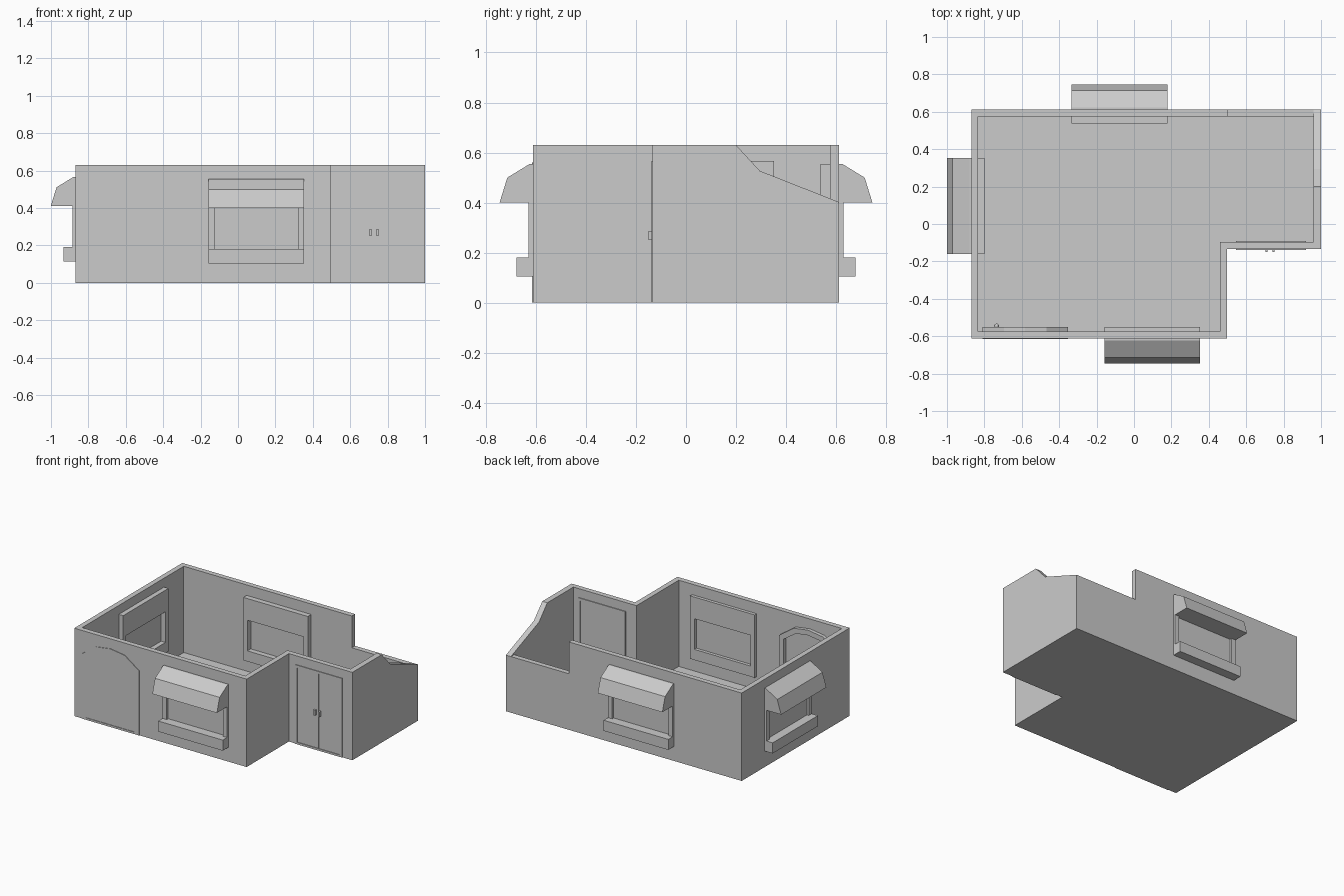
import bpy, bmesh, math
from mathutils import Matrix, Vector

if "Cube" in bpy.data.objects:
    bpy.data.objects.remove(bpy.data.objects["Cube"])

H = 0.63                      # wall height


def prism(name, pts, axis, a, b, mat=Matrix()):
    """Extrude a flat outline along an axis from a to b."""
    place = {'x': lambda p, t: (t, p[0], p[1]),
             'y': lambda p, t: (p[0], t, p[1]),
             'z': lambda p, t: (p[0], p[1], t)}[axis]
    bm = bmesh.new()
    lo = [bm.verts.new(mat @ Vector(place(p, a))) for p in pts]
    hi = [bm.verts.new(mat @ Vector(place(p, b))) for p in pts]
    bm.faces.new(lo)
    bm.faces.new(hi)
    n = len(pts)
    for i in range(n):
        j = (i + 1) % n
        bm.faces.new((lo[i], lo[j], hi[j], hi[i]))
    bmesh.ops.recalc_face_normals(bm, faces=bm.faces)
    me = bpy.data.meshes.new(name)
    bm.to_mesh(me)
    bm.free()
    ob = bpy.data.objects.new(name, me)
    bpy.context.collection.objects.link(ob)
    return ob


def box(name, x, y, z, mat=Matrix()):
    pts = [(x[0], y[0]), (x[1], y[0]), (x[1], y[1]), (x[0], y[1])]
    return prism(name, pts, 'z', z[0], z[1], mat)


# L-shaped wall ring, open at the broken back right corner
outer = [(0.5, 0.612), (-0.87, 0.612), (-0.87, -0.612), (0.497, -0.612),
         (0.497, -0.133), (1, -0.133), (1, 0.2)]
inner = [(0.96, 0.2), (0.96, -0.096), (0.46, -0.096), (0.46, -0.575),
         (-0.833, -0.575), (-0.833, 0.575), (0.5, 0.575)]
prism("walls", outer + inner, 'z', 0, H)

# Broken corner: sloping right wall and low back wall
prism("broken_right_wall", [(0.2, 0), (0.612, 0), (0.612, 0.402), (0.295, 0.527), (0.2, H)],
      'x', 0.96, 1)
box("low_back_wall", (0.5, 0.96), (0.575, 0.612), (0, 0.402))

# Floor
prism("floor", [(0.96, 0.575), (0.96, -0.096), (0.46, -0.096), (0.46, -0.575),
                (-0.833, -0.575), (-0.833, 0.575)], 'z', 0, 0.012)


def window(side, loc, angle, depth):
    """Window surround through the wall, local -y faces outward."""
    m = Matrix.Translation(loc) @ Matrix.Rotation(math.radians(angle), 4, 'Z')
    w = 0.256
    prism(side + "_window_awning",
          [(depth, 0.40), (-0.133, 0.40), (-0.102, 0.50), (-0.012, 0.555), (depth, 0.555)],
          'x', -w, w, m)
    box(side + "_window_sill", (-w, w), (-0.066, depth), (0.104, 0.18), m)
    for s, label in ((-1, "left"), (1, "right")):
        xs = sorted((s * w, s * (w - 0.033)))
        box(f"{side}_window_{label}_post", xs, (-0.017, depth), (0.18, 0.40), m)


window("front", (0.098, -0.612, 0), 0, 0.06)
window("back", (-0.078, 0.612, 0), 180, 0.075)
window("left", (-0.868, 0.096, 0.011), -90, 0.07)


# Arched door surround and inside knob
def arch(cx, half, spring, rise):
    return [(cx - half, 0), (cx - half, spring), (cx - half * 0.5, spring + rise * 0.83),
            (cx, spring + rise), (cx + half * 0.5, spring + rise * 0.83),
            (cx + half, spring), (cx + half, 0)]


cx = -0.582
prism("arched_door_frame", arch(cx, 0.228, 0.463, 0.097) + arch(cx, 0.193, 0.443, 0.08)[::-1],
      'y', -0.616, -0.55)
box("arched_door_threshold", (cx - 0.193, cx + 0.193), (-0.616, -0.55), (0, 0.014))
box("door_knob_stem", (-0.74, -0.73), (-0.58, -0.545), (0.262, 0.272))
bpy.ops.mesh.primitive_uv_sphere_add(segments=10, ring_count=6, radius=0.013,
                                     location=(-0.735, -0.545, 0.267))
bpy.context.object.name = "door_knob"

# Double door: frame, meeting strip and two pull handles
x0, x1, top, t = 0.545, 0.92, 0.567, 0.018
prism("double_door_frame",
      [(x0, 0), (x0, top), (x1, top), (x1, 0),
       (x1 - t, 0), (x1 - t, top - t), (x0 + t, top - t), (x0 + t, 0)], 'y', -0.138, -0.09)
box("double_door_threshold", (x0 + t, x1 - t), (-0.138, -0.09), (0, 0.014))
box("double_door_meeting_strip", (0.7295, 0.7345), (-0.1345, -0.0945), (0.014, top - t))
for s, label in ((-1, "left"), (1, "right")):
    hx = 0.727 + s * 0.019
    box(label + "_door_handle", (hx - 0.006, hx + 0.006), (-0.15, -0.13), (0.25, 0.287))
